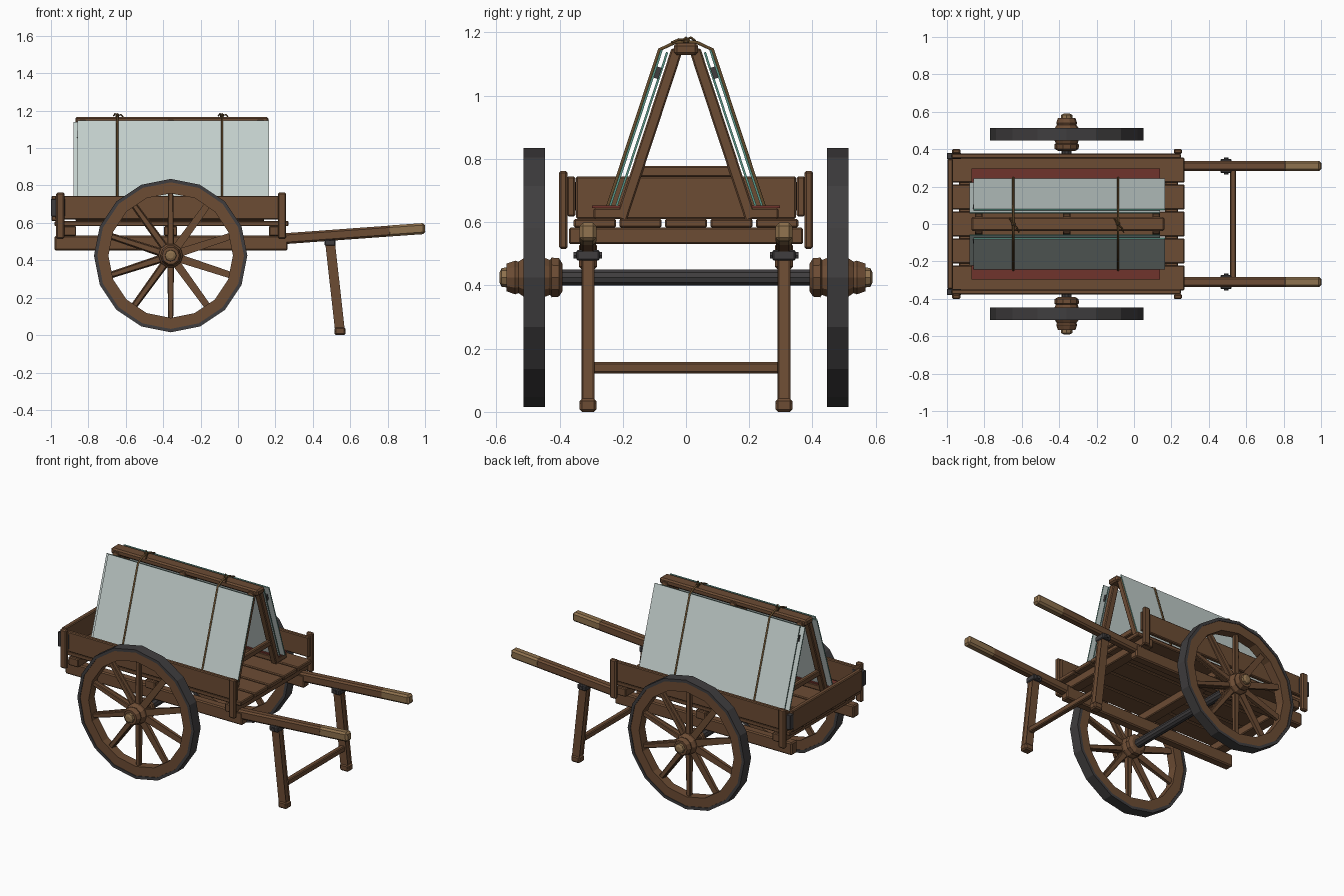
import bpy, bmesh, math
from mathutils import Vector, Matrix

if "Cube" in bpy.data.objects:
    bpy.data.objects.remove(bpy.data.objects["Cube"])

def material(name, rgb):
    m = bpy.data.materials.new(name)
    m.diffuse_color = (*rgb, 1)
    m.use_nodes = True
    m.node_tree.nodes["Principled BSDF"].inputs["Base Color"].default_value = m.diffuse_color
    return m

WOOD = material("brown wood", (0.150, 0.072, 0.034))
WORN = material("worn pale wood", (0.27, 0.165, 0.075))
IRON = material("dark iron", (0.050, 0.047, 0.049))
GLASS = material("pale glass", (0.55, 0.63, 0.61))
EDGE = material("green glass edge", (0.10, 0.30, 0.24))
ROPE = material("rope", (0.125, 0.070, 0.025))
FELT = material("red felt", (0.16, 0.034, 0.025))

def finish(name, bm, *mats):
    bmesh.ops.recalc_face_normals(bm, faces=bm.faces)
    me = bpy.data.meshes.new(name)
    bm.to_mesh(me)
    bm.free()
    ob = bpy.data.objects.new(name, me)
    bpy.context.collection.objects.link(ob)
    for m in mats:
        me.materials.append(m)
    return ob

def beam(name, p, q, w, t, mat, ref=(1, 0, 0), end=1.0, bevel=0.005):
    """Bar from p to q; w is its width along ref, t its other thickness."""
    p, q = Vector(p), Vector(q)
    d = (q - p).normalized()
    x = Vector(ref)
    x = (x - d * x.dot(d)).normalized()
    y = d.cross(x)
    bm = bmesh.new()
    bmesh.ops.create_cube(bm, size=1)
    for v in bm.verts:
        k = end if v.co.z > 0 else 1
        base = q if v.co.z > 0 else p
        v.co = base + x * v.co.x * w * k + y * v.co.y * t * k
    if bevel:
        bmesh.ops.bevel(bm, geom=bm.edges[:], offset=bevel, segments=1, affect='EDGES')
    return finish(name, bm, mat)

def box(name, x0, x1, y0, y1, z0, z1, mat, bevel=0.005):
    ym, zm = (y0 + y1) / 2, (z0 + z1) / 2
    return beam(name, (x0, ym, zm), (x1, ym, zm), abs(y1 - y0), z1 - z0, mat, (0, 1, 0), 1, bevel)

def lathe(name, profile, n, centre, mat, closed=False):
    """Turn (radius, y) points about an axis parallel to y."""
    bm = bmesh.new()
    rings = [[bm.verts.new((centre[0] + r * math.cos(2 * math.pi * i / n), centre[1] + y,
                            centre[2] + r * math.sin(2 * math.pi * i / n)))
              for i in range(n)] for r, y in profile]
    pairs = list(zip(rings, rings[1:]))
    if closed:
        pairs.append((rings[-1], rings[0]))
    else:
        bm.faces.new(rings[0])
        bm.faces.new(rings[-1])
    for a, b in pairs:
        for i in range(n):
            j = (i + 1) % n
            bm.faces.new((a[i], a[j], b[j], b[i]))
    return finish(name, bm, mat)

# wheels, hubs and axle
WX, WZ = -0.36, 0.425
def band(name, r0, r1, y, half, mat):
    lathe(name, [(r0, -half), (r1, -half), (r1, half), (r0, half)], 16, (WX, y, WZ), mat, True)

for s in (-1, 1):
    yc = s * 0.48
    band("tyre", 0.392, 0.41, yc, 0.034, IRON)
    band("wheel_rim", 0.333, 0.393, yc, 0.030, WOOD)
    for k in range(10):
        a = math.pi / 2 + k * math.pi / 5
        d = Vector((math.cos(a), 0, math.sin(a)))
        c = Vector((WX, yc, WZ))
        beam("spoke", c + d * 0.04, c + d * 0.345, 0.034, 0.036, WOOD, (0, 1, 0), 0.75, 0.004)
    lathe("hub", [(0.045, s * 0.39), (0.064, s * 0.402), (0.066, s * 0.425), (0.058, s * 0.43),
                  (0.066, s * 0.45), (0.066, s * 0.51), (0.052, s * 0.53), (0.056, s * 0.54),
                  (0.046, s * 0.568)], 10, (WX, 0, WZ), WOOD)
    lathe("hub_cap", [(0.032, s * 0.56), (0.030, s * 0.583), (0.016, s * 0.59)],
          8, (WX, 0, WZ), WORN)
lathe("axle", [(0.027, -0.40), (0.027, 0.40)], 10, (WX, 0, WZ), IRON)

# bed planks and cross members
for k in range(5):
    y = (k - 2) * 0.144
    box("bed_plank", -0.98, 0.27, y - 0.067, y + 0.067, 0.582, 0.61, WOOD)
for x in (-0.90, -0.36, 0.20):
    box("cross_member", x - 0.035, x + 0.035, -0.37, 0.37, 0.53, 0.583, WOOD)

for s in (-1, 1):
    # chassis rails, pulling shafts and worn grips
    y = s * 0.31
    box("chassis_rail", -0.98, 0.265, y - 0.028, y + 0.028, 0.452, 0.532, WOOD, 0.007)
    beam("shaft", (0.2, y, 0.512), (0.82, y, 0.557), 0.052, 0.058, WOOD, (0, 1, 0), 1, 0.010)
    beam("shaft_grip", (0.80, y, 0.556), (1.0, y, 0.570), 0.053, 0.059, WORN, (0, 1, 0), 1, 0.011)
    # prop stand
    box("stand_collar", 0.462, 0.522, y - 0.037, y + 0.037, 0.478, 0.512, IRON)
    lathe("stand_bolt", [(0.012, y - 0.045), (0.012, y + 0.045)], 6, (0.492, 0, 0.495), IRON)
    beam("stand_leg", (0.49, y, 0.515), (0.545, y, 0.025), 0.042, 0.042, WOOD)
    box("stand_foot", 0.515, 0.575, y - 0.027, y + 0.027, 0.0, 0.042, WOOD, 0.008)
    # side boards and posts
    box("side_board", -0.975, 0.25, s * 0.35, s * 0.376, 0.618, 0.745, WOOD)
    for x in (-0.95, 0.235):
        box("side_post", x - 0.022, x + 0.022, s * 0.374, s * 0.402, 0.515, 0.762, WOOD, 0.007)
    box("corner_strap", -1.0, -0.925, s * 0.348, s * 0.379, 0.635, 0.728, IRON, 0.002)
box("stand_crossbar", 0.514, 0.546, -0.30, 0.30, 0.122, 0.157, WOOD)
box("tail_board", -0.997, -0.967, -0.348, 0.348, 0.61, 0.745, WOOD)

# sloping rack line: y of the leg centre for a given height, pushed out by off
SL = 0.33
N = Vector((0, 1, SL)).normalized()
def slope(s, x, z, off=0.0):
    y = 0.03 + (1.14 - z) * SL + off / N.y
    return Vector((x, s * y, z))

def pane(s, x0, x1, z0, z1, off, name):
    xm = (x0 + x1) / 2
    ob = beam(name, slope(s, xm, z0, off), slope(s, xm, z1, off), x1 - x0, 0.007, GLASS, bevel=0)
    ob.data.materials.append(EDGE)
    for f in ob.data.polygons:
        # broad faces are glass, narrow edges green
        f.material_index = 0 if f.area > 0.1 else 1

# A-frame glass rack
box("ridge_beam", -0.87, 0.163, -0.038, 0.038, 1.128, 1.166, WOOD, 0.009)
for x in (-0.83, -0.36, 0.12):
    for s in (-1, 1):
        beam("rack_leg", slope(s, x, 0.608), slope(s, x, 1.145), 0.04, 0.036, WOOD)
    box("rack_tie", x - 0.014, x + 0.014, -0.15, 0.15, 0.742, 0.778, WOOD)
for s in (-1, 1):
    box("pane_ledge", -0.87, 0.14, s * 0.20, s * 0.292, 0.61, 0.645, WOOD)
    box("ledge_felt", -0.868, 0.138, s * 0.203, s * 0.297, 0.644, 0.652, FELT, 0)
    pane(s, -0.88, 0.14, 0.652, 1.137, 0.027, "inner_pane")
    pane(s, -0.857, 0.165, 0.652, 1.145, 0.046, "outer_pane")
    for x in (-0.845, 0.13):
        beam("pane_spacer", slope(s, x, 1.055, 0.0365), slope(s, x, 1.09, 0.0365),
             0.03, 0.018, IRON, bevel=0)

# ropes tied over the panes
def rope(name, pts, r=0.006):
    cu = bpy.data.curves.new(name, 'CURVE')
    cu.dimensions = '3D'
    cu.bevel_depth = r
    cu.bevel_resolution = 1
    cu.use_fill_caps = True
    sp = cu.splines.new('POLY')
    sp.points.add(len(pts) - 1)
    for p, c in zip(sp.points, pts):
        p.co = (*c, 1)
    cu.materials.append(ROPE)
    bpy.context.collection.objects.link(bpy.data.objects.new(name, cu))

for x in (-0.645, -0.085):
    half = [slope(1, x, 0.64, 0.053), slope(1, x, 1.145, 0.053), Vector((x, 0.035, 1.168))]
    other = [Vector((v.x, -v.y, v.z)) for v in reversed(half)]
    rope("tie_rope", half + [Vector((x, 0, 1.171))] + other)
    bm = bmesh.new()
    bmesh.ops.create_icosphere(bm, subdivisions=1, radius=0.013,
                               matrix=Matrix.Translation((x, 0, 1.174)))
    finish("rope_knot", bm, ROPE)
    rope("rope_tail", [(x, 0, 1.175), (x + 0.02, -0.022, 1.178), (x + 0.03, -0.045, 1.168)], 0.004)
    rope("rope_tail", [(x, 0, 1.175), (x - 0.012, 0.015, 1.184), (x - 0.02, 0.03, 1.172)], 0.004)
